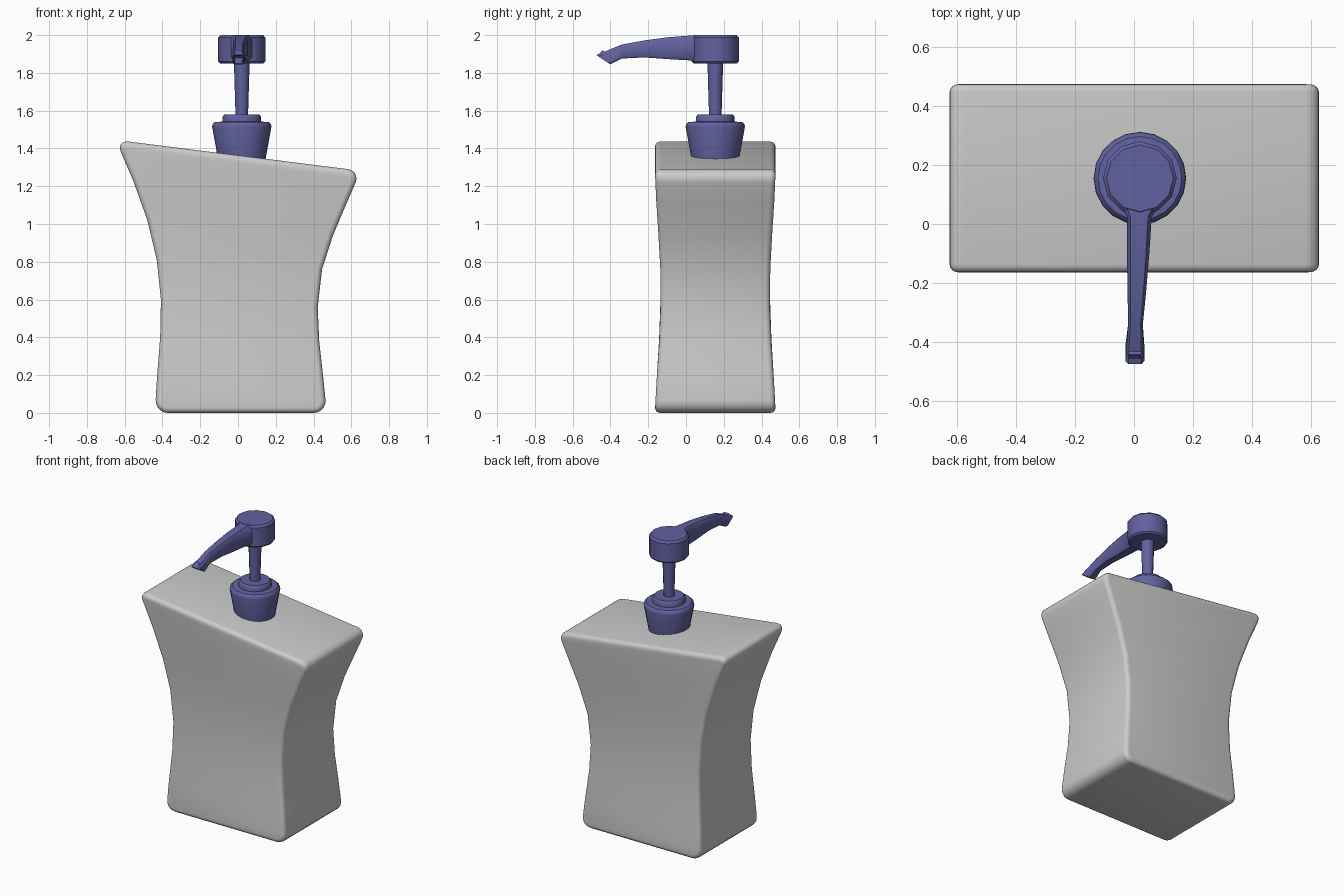
import bpy, bmesh, math
from mathutils import Vector

if "Cube" in bpy.data.objects:
    bpy.data.objects.remove(bpy.data.objects["Cube"])

CX, CY = 0.02, 0.155          # pump axis
blue = bpy.data.materials.new("pump_blue")
blue.diffuse_color = (0.12, 0.12, 0.35, 1)
blue.use_nodes = True
blue.node_tree.nodes["Principled BSDF"].inputs["Base Color"].default_value = blue.diffuse_color


def finish(bm, name, mat=None, angle=40):
    bmesh.ops.recalc_face_normals(bm, faces=bm.faces)
    me = bpy.data.meshes.new(name)
    bm.to_mesh(me)
    bm.free()
    ob = bpy.data.objects.new(name, me)
    bpy.context.collection.objects.link(ob)
    if mat:
        me.materials.append(mat)
    bpy.ops.object.select_all(action='DESELECT')
    ob.select_set(True)
    bpy.context.view_layer.objects.active = ob
    bpy.ops.object.shade_smooth_by_angle(angle=math.radians(angle))
    return ob


def loft(rings):
    """Closed tube through equal-length rings of points, capped at both ends."""
    bm = bmesh.new()
    vs = [[bm.verts.new(p) for p in r] for r in rings]
    n = len(vs[0])
    for a, b in zip(vs, vs[1:]):
        for i in range(n):
            j = (i + 1) % n
            bm.faces.new((a[i], a[j], b[j], b[i]))
    bm.faces.new(vs[0][::-1])
    end = bm.faces.new(vs[-1])
    bmesh.ops.recalc_face_normals(bm, faces=bm.faces)
    return bm, end


def lathe(name, profile, sides):
    rings = [[(CX + r * math.sin(2 * math.pi * i / sides),
               CY + r * math.cos(2 * math.pi * i / sides), z) for i in range(sides)]
             for r, z in profile]
    return finish(loft(rings)[0], name, blue)


def bevel(bm, edges, width, segments):
    bmesh.ops.bevel(bm, geom=edges, offset=width, segments=segments,
                    profile=0.5, affect='EDGES', clamp_overlap=True)


# bottle: waisted box with slanted top; (left x, z, right x, z, half depth)
sections = [(-0.44, 0.00, 0.47, 0.00, 0.320), (-0.428, 0.20, 0.450, 0.20, 0.309),
            (-0.412, 0.40, 0.430, 0.38, 0.297), (-0.408, 0.60, 0.422, 0.56, 0.290),
            (-0.430, 0.81, 0.445, 0.76, 0.291), (-0.480, 1.02, 0.503, 0.94, 0.301),
            (-0.555, 1.23, 0.575, 1.11, 0.312), (-0.648, 1.445, 0.650, 1.282, 0.320)]
rings = [[(xl, CY - d, zl), (xr, CY - d, zr), (xr, CY + d, zr), (xl, CY + d, zl)]
         for xl, zl, xr, zr, d in sections]
bm, _ = loft(rings)
along_y = [e for e in bm.edges
           if abs(e.verts[0].co.y - e.verts[1].co.y) > 0.3
           and e.calc_face_angle(0) > 0.8]
bevel(bm, along_y, 0.07, 5)
rim = [e for e in bm.edges
       if e.calc_face_angle(0) > 0.9
       and (e.verts[0].co.y - CY) * (e.verts[1].co.y - CY) > 0]
bevel(bm, rim, 0.028, 4)
finish(bm, "bottle")

# pump collar, stem and head
lathe("collar", [(0.124, 1.32), (0.128, 1.355), (0.157, 1.515), (0.155, 1.528),
                 (0.142, 1.54), (0.103, 1.542), (0.103, 1.567), (0.092, 1.58)], 20)
lathe("stem", [(0.033, 1.57), (0.042, 1.87)], 12)
lathe("head", [(0.115, 1.85), (0.125, 1.86), (0.125, 1.987), (0.113, 2.0)], 12)

# nozzle: (centre x, half width, top y, top z, bottom y, bottom z)
path = [(0.020, 0.085, 0.09, 1.998, 0.09, 1.858), (0.018, 0.042, 0.025, 1.998, 0.025, 1.866),
        (0.014, 0.038, -0.10, 1.988, -0.10, 1.873), (0.010, 0.032, -0.22, 1.972, -0.22, 1.882),
        (0.005, 0.025, -0.34, 1.950, -0.34, 1.876), (0.003, 0.032, -0.475, 1.895, -0.40, 1.845)]
rings = []
for cx, w, yt, zt, yb, zb in path:
    t, b = Vector((cx, yt, zt)), Vector((cx, yb, zb))
    side = lambda f, s: t.lerp(b, f) + Vector((s, 0, 0))
    c = w * 0.7
    rings.append([side(0, -c), side(0, c), side(.14, w), side(.86, w),
                  side(1, c), side(1, -c), side(.86, -w), side(.14, -w)])
bm, tip = loft(rings)
# spout opening
bmesh.ops.inset_region(bm, faces=[tip], thickness=0.01)
hole = bmesh.ops.extrude_discrete_faces(bm, faces=[tip])["faces"][0]
bmesh.ops.translate(bm, verts=hole.verts, vec=(0, 0.025, 0.03))
finish(bm, "nozzle", blue)
